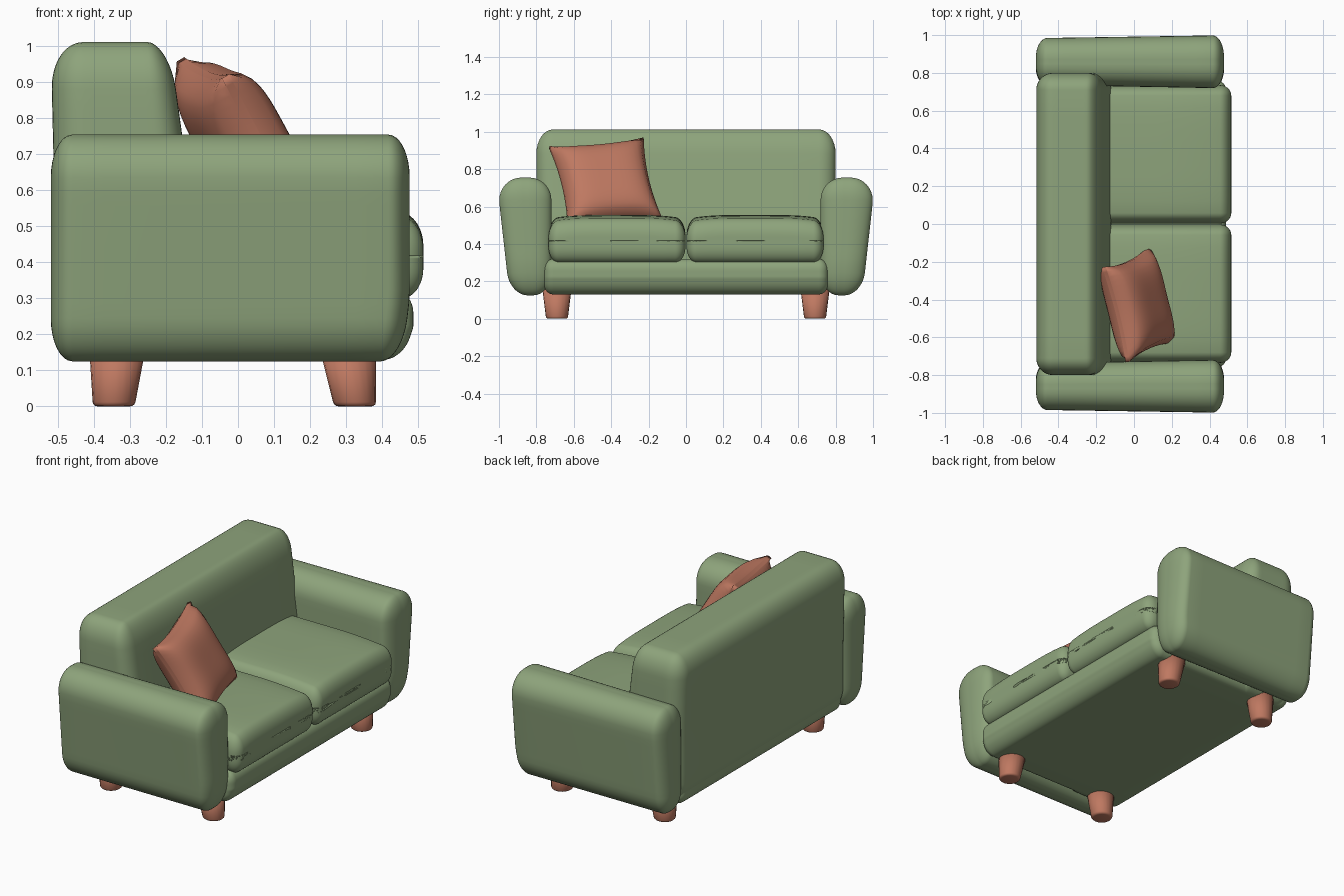
import bpy, bmesh, math
from mathutils import Vector

cube = bpy.data.objects.get("Cube")
if cube:
    bpy.data.objects.remove(cube)


def material(name, rgb):
    m = bpy.data.materials.new(name)
    m.use_nodes = True
    m.diffuse_color = (*rgb, 1)
    bsdf = m.node_tree.nodes["Principled BSDF"]
    bsdf.inputs["Base Color"].default_value = (*rgb, 1)
    bsdf.inputs["Roughness"].default_value = 0.8
    return m


GREEN = material("sage green fabric", (0.27, 0.37, 0.20))
RUST = material("terracotta", (0.52, 0.19, 0.12))


def finish(name, bm, mat):
    bmesh.ops.recalc_face_normals(bm, faces=bm.faces)
    mesh = bpy.data.meshes.new(name)
    bm.to_mesh(mesh)
    bm.free()
    mesh.shade_smooth()
    mesh.materials.append(mat)
    ob = bpy.data.objects.new(name, mesh)
    bpy.context.collection.objects.link(ob)
    return ob


def grid_cube(cuts):
    bm = bmesh.new()
    bmesh.ops.create_cube(bm, size=2)
    bmesh.ops.subdivide_edges(bm, edges=bm.edges[:], cuts=cuts, use_grid_fill=True)
    return bm


def soft_box(name, lo, hi, radii, warp=None):
    """Upholstered box with elliptical rounding and an optional shape rule."""
    bm = grid_cube(19)
    for v in bm.verts:
        c = v.co.copy()
        q = Vector([max(abs(a) - 0.5, 0) * 2 for a in c]).normalized()
        for i in range(3):
            mid, half = (lo[i] + hi[i]) / 2, (hi[i] - lo[i]) / 2
            core = (half - radii[i]) * min(abs(c[i]) * 2, 1)
            v.co[i] = mid + math.copysign(core + radii[i] * q[i], c[i])
        if warp:
            warp(v.co)
    return finish(name, bm, GREEN)


# Frame under the seat
def tuck_front(p):
    if p.x > 0.3:
        p.x -= 0.03 * max(0, 0.22 - p.z) / 0.09


soft_box("base", (-0.5, -0.76, 0.13), (0.487, 0.76, 0.32), (0.05, 0.05, 0.06), tuck_front)


# Backrest, thinner toward the top
def lean_back(p):
    t = min(max((p.z - 0.5) / 0.5, 0), 1)
    if p.x > -0.35:
        p.x -= (p.x + 0.35) * 0.3 * t
    p.x += 0.012 * (1 - t) * (p.x < -0.4)


soft_box("backrest", (-0.52, -0.8, 0.13), (-0.12, 0.8, 1.012), (0.09, 0.09, 0.13), lean_back)

for side, s in (("left", 1), ("right", -1)):
    # Armrest: domed top, outer face tapering to the floor, thicker at the front
    def shape_arm(p):
        low = min(max((0.62 - p.z) / 0.49, 0), 1)
        y = abs(p.y)
        y -= 0.055 * low * max(0, (y - 0.72) / 0.28)
        y += (y - 0.87) * 0.12 * (p.x - 0.4)
        if p.z < 0.3:
            p.x -= 0.02 * (0.3 - p.z) / 0.17 * (p.x > 0.3)
        p.y = math.copysign(y, p.y)

    ys = sorted((s * 0.72, s * 0.998))
    soft_box(side + "_armrest", (-0.52, ys[0], 0.125), (0.477, ys[1], 0.755),
             (0.06, 0.12, 0.12), shape_arm)

    # Seat cushion with a gently crowned top
    def crown(p):
        if p.z > 0.42:
            u = (p.x - 0.15) / 0.37
            w = (abs(p.y) - 0.37) / 0.36
            p.z -= 0.025 * max(u, 0) ** 2 + 0.02 * w ** 4

    ys = sorted((s * 0.003, s * 0.735))
    soft_box(side + "_seat_cushion", (-0.25, ys[0], 0.3), (0.515, ys[1], 0.555),
             (0.06, 0.055, 0.085), crown)

    # Tapered legs, slightly splayed
    for end, x, splay in (("front", 0.315, 0.01), ("back", -0.34, -0.005)):
        bm = bmesh.new()
        bmesh.ops.create_cone(bm, cap_ends=True, segments=20, radius1=0.058,
                              radius2=0.078, depth=0.16)
        rim = [e for e in bm.edges if all(v.co.z < 0 for v in e.verts)]
        bmesh.ops.bevel(bm, geom=rim, offset=0.012, segments=3, affect="EDGES", profile=0.5)
        for v in bm.verts:
            v.co += Vector((x - splay * v.co.z / 0.08, s * 0.69, 0.08))
        finish(f"{side}_{end}_leg", bm, RUST)

# Throw pillow: pinched seams, pointed corners, plump middle
bm = grid_cube(17)
for v in bm.verts:
    w, u, h = v.co
    plump = max(0, (1 - u ** 4) * (1 - h ** 4)) ** 0.55
    v.co = Vector((w * (0.012 + 0.095 * plump),
                   0.26 * u * (1 - 0.09 * (1 - h * h)),
                   0.25 * h * (1 - 0.09 * (1 - u * u))))
pillow = finish("throw_pillow", bm, RUST)
pillow.location = (0.02, -0.43, 0.725)
pillow.rotation_euler = (math.radians(6), math.radians(-30), math.radians(11))
